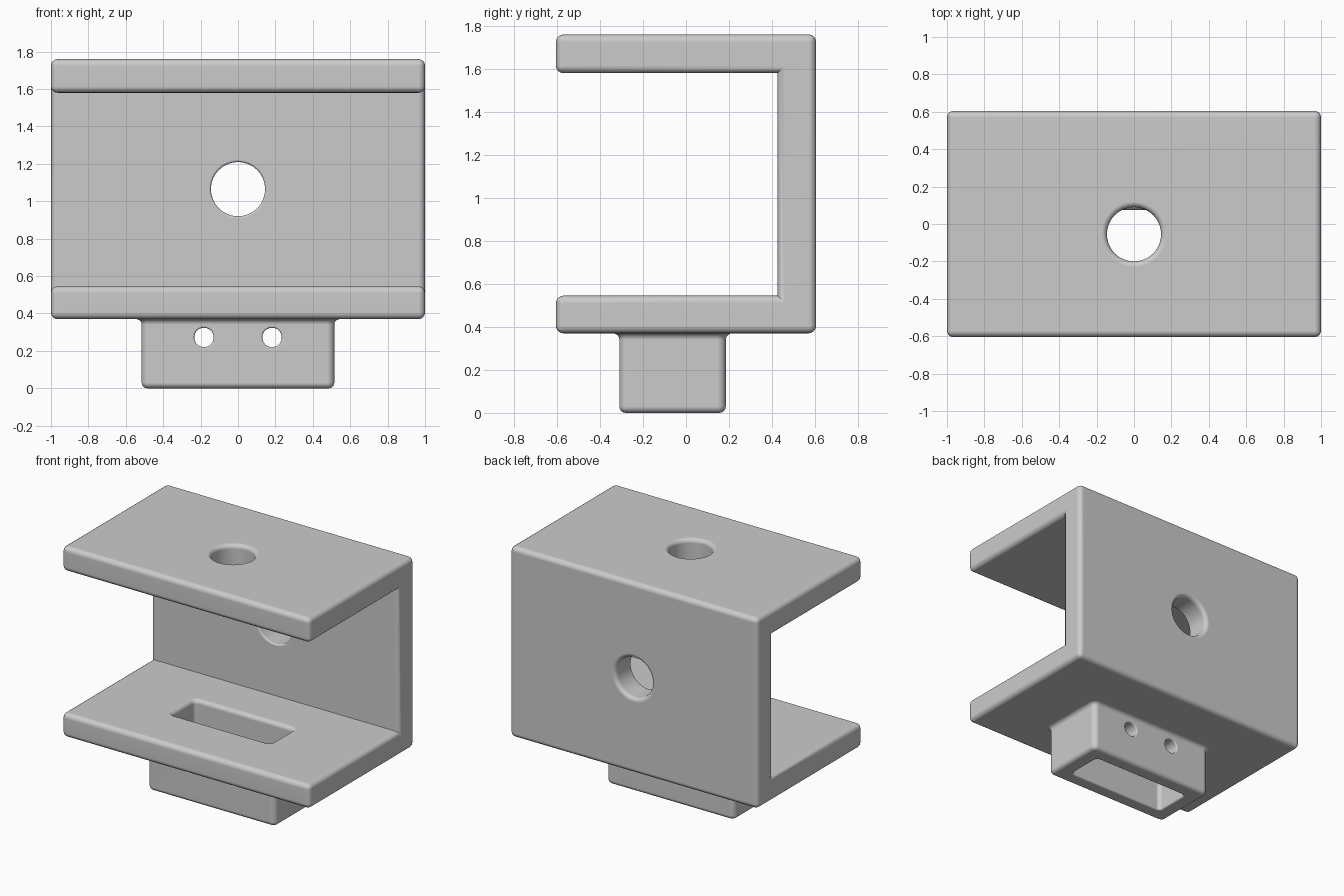
import bpy
import bmesh
from math import cos, sin, pi, radians
from mathutils import Matrix, Vector

cube = bpy.data.objects.get("Cube")
if cube:
    bpy.data.objects.remove(cube, do_unlink=True)

grey = bpy.data.materials.new("light grey")
grey.use_nodes = True
grey.diffuse_color = (0.6, 0.6, 0.6, 1)
grey.node_tree.nodes["Principled BSDF"].inputs["Base Color"].default_value = (0.6, 0.6, 0.6, 1)


def finish(bm, name):
    bmesh.ops.recalc_face_normals(bm, faces=bm.faces)
    mesh = bpy.data.meshes.new(name)
    bm.to_mesh(mesh)
    bm.free()
    mesh.materials.append(grey)
    obj = bpy.data.objects.new(name, mesh)
    bpy.context.collection.objects.link(obj)
    return obj


def ring(hx, hy, r, steps=8):
    """Rounded rectangle outline; a circle when hx = hy = r."""
    points = []
    for k, (sx, sy) in enumerate([(1, 1), (-1, 1), (-1, -1), (1, -1)]):
        for i in range(steps + 1):
            a = (k + i / steps) * pi / 2
            points.append((sx * (hx - r) + r * cos(a), sy * (hy - r) + r * sin(a)))
    return points


def end_profile(z, flare, inward, steps=5):
    """Quarter-round end: positive flare opens out, negative rounds off."""
    out = []
    for i in range(steps + 1):
        a = i / steps * pi / 2
        out.append((flare * (1 - cos(a)), z + inward * abs(flare) * (1 - sin(a))))
    if flare > 0:
        out.append((flare, z - inward * 0.06))
    return out


def loft(name, hx, hy, r, start, end, flares, place):
    """Rounded prism along local z with shaped ends."""
    levels = end_profile(start, flares[0], 1)[::-1] + end_profile(end, flares[1], -1)
    bm = bmesh.new()
    rows = [[bm.verts.new((x, y, z)) for x, y in ring(hx + o, hy + o, r + o)]
            for o, z in levels]
    n = len(rows[0])
    for low, high in zip(rows, rows[1:]):
        for i in range(n):
            j = (i + 1) % n
            bm.faces.new((low[i], low[j], high[j], high[i]))
    bm.faces.new(rows[0][::-1])
    bm.faces.new(rows[-1])
    bmesh.ops.remove_doubles(bm, verts=bm.verts, dist=1e-5)
    bm.transform(place)
    return finish(bm, name)


# C-shaped frame with rounded outer edges and sharp inner corners
front, back, inner = -0.605, 0.605, 0.425
bottom, floor, ceiling, top = 0.37, 0.545, 1.58, 1.76
outline = [(front, bottom), (back, bottom), (back, top), (front, top),
           (front, ceiling), (inner, ceiling), (inner, floor), (front, floor)]
bm = bmesh.new()
face = bm.faces.new([bm.verts.new((-1, y, z)) for y, z in outline])
grown = bmesh.ops.extrude_face_region(bm, geom=[face])["geom"]
bmesh.ops.translate(bm, verts=[v for v in grown if isinstance(v, bmesh.types.BMVert)],
                    vec=Vector((2, 0, 0)))
bmesh.ops.recalc_face_normals(bm, faces=bm.faces)
outer = [e for e in bm.edges
         if not all(abs(v.co.y - inner) < 1e-4 for v in e.verts)
         or abs(e.verts[0].co.x - e.verts[1].co.x) < 1e-4]
bmesh.ops.bevel(bm, geom=outer, offset=0.035, segments=4, profile=0.5,
                affect='EDGES', clamp_overlap=True)
frame = finish(bm, "mounting_bracket")

# Socket below the frame, blended into it by a small fillet
mid = Matrix.Translation((0, -0.0625, 0))
socket = loft("socket", 0.515, 0.2475, 0.04, 0, bottom, (-0.03, 0.03), mid)

# Cutters: slot, top hole, back hole and two pin holes
along_y = Matrix.Rotation(radians(-90), 4, 'X')
cutters = [
    loft("slot_cutter", 0.4, 0.1375, 0.03, 0, floor, (0.012, 0.03), mid),
    loft("top_hole_cutter", 0.145, 0.145, 0.145, ceiling, top, (0.015, 0.03),
         Matrix.Translation((0, -0.055, 0))),
    loft("back_hole_cutter", 0.145, 0.145, 0.145, inner, back, (0.012, 0.03),
         Matrix.Translation((0, 0, 1.065)) @ along_y),
]
for side in (-1, 1):
    cutters.append(loft("pin_hole_cutter", 0.052, 0.052, 0.052, -0.31, 0.185, (0.01, 0.01),
                        Matrix.Translation((side * 0.182, 0, 0.272)) @ along_y))

# Join the socket, then cut every opening
bpy.ops.object.select_all(action='DESELECT')
bpy.context.view_layer.objects.active = frame
frame.select_set(True)
for tool, operation in [(socket, 'UNION')] + [(c, 'DIFFERENCE') for c in cutters]:
    mod = frame.modifiers.new(tool.name, 'BOOLEAN')
    mod.operation = operation
    mod.solver = 'EXACT'
    mod.object = tool
    bpy.ops.object.modifier_apply(modifier=mod.name)
    bpy.data.objects.remove(tool, do_unlink=True)

# Smooth rounded edges while the large faces stay flat
bpy.ops.object.shade_smooth_by_angle(angle=radians(35))
weighted = frame.modifiers.new("flat_faces", 'WEIGHTED_NORMAL')
weighted.keep_sharp = True
